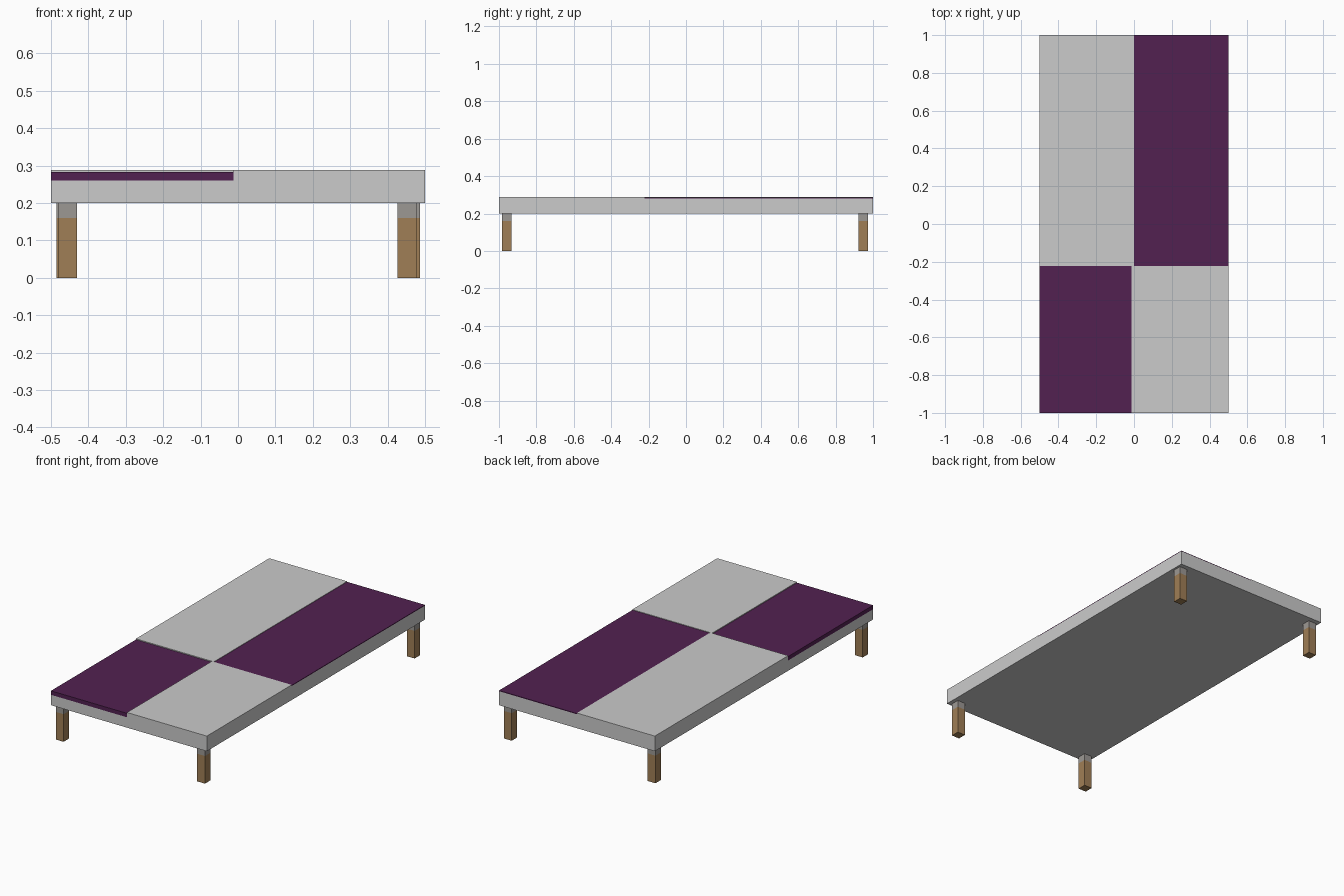
import bpy, bmesh

if "Cube" in bpy.data.objects:
    bpy.data.objects.remove(bpy.data.objects["Cube"])


def material(name, rgb):
    def lin(c):
        c /= 255
        return c / 12.92 if c <= 0.04045 else ((c + 0.055) / 1.055) ** 2.4
    m = bpy.data.materials.new(name)
    m.diffuse_color = (*[lin(c) for c in rgb], 1)
    m.use_nodes = True
    m.node_tree.nodes["Principled BSDF"].inputs["Base Color"].default_value = m.diffuse_color
    return m


GREY = material("light grey", (203, 203, 203))
PURPLE = material("dark purple", (82, 33, 81))
WOOD = material("brown wood", (160, 127, 86))
METAL = material("leg cap grey", (156, 152, 148))


def box(name, x, y, z, mat):
    bm = bmesh.new()
    bmesh.ops.create_cube(bm, size=1)
    for v in bm.verts:
        v.co = [r[0] if c < 0 else r[1] for c, r in zip(v.co, (x, y, z))]
    me = bpy.data.meshes.new(name)
    bm.to_mesh(me)
    bm.free()
    me.materials.append(mat)
    ob = bpy.data.objects.new(name, me)
    bpy.context.collection.objects.link(ob)
    return ob


SPLIT = -0.222   # y where the quarters meet
LOW, HIGH = 0.283, 0.288

# Base slab
box("slab", (-0.5, 0.5), (-1, 1), (0.2, 0.26), GREY)

# Raised grey quarters
box("back_left_panel", (-0.5, 0.0), (SPLIT, 1), (0.26, HIGH), GREY)
box("front_right_panel", (-0.012, 0.5), (-1, SPLIT), (0.26, HIGH), GREY)

# Lower purple quarters
box("front_left_panel", (-0.5, -0.012), (-1, SPLIT), (0.26, LOW), PURPLE)
box("back_right_base", (0.0, 0.5), (SPLIT, 1), (0.26, 0.281), GREY)
box("back_right_panel", (0.0, 0.5), (SPLIT, 1), (0.281, 0.285), PURPLE)

# Legs: wooden foot with a grey cap under the slab
legs = {
    "front_left": (-0.48, -0.984),
    "front_right": (0.427, -0.984),
    "back_left": (-0.485, 0.923),
    "back_right": (0.437, 0.923),
}
for name, (x, y) in legs.items():
    xs, ys = (x, x + 0.05), (y, y + 0.05)
    box(name + "_leg", xs, ys, (0, 0.16), WOOD)
    box(name + "_leg_cap", xs, ys, (0.16, 0.2), METAL)
